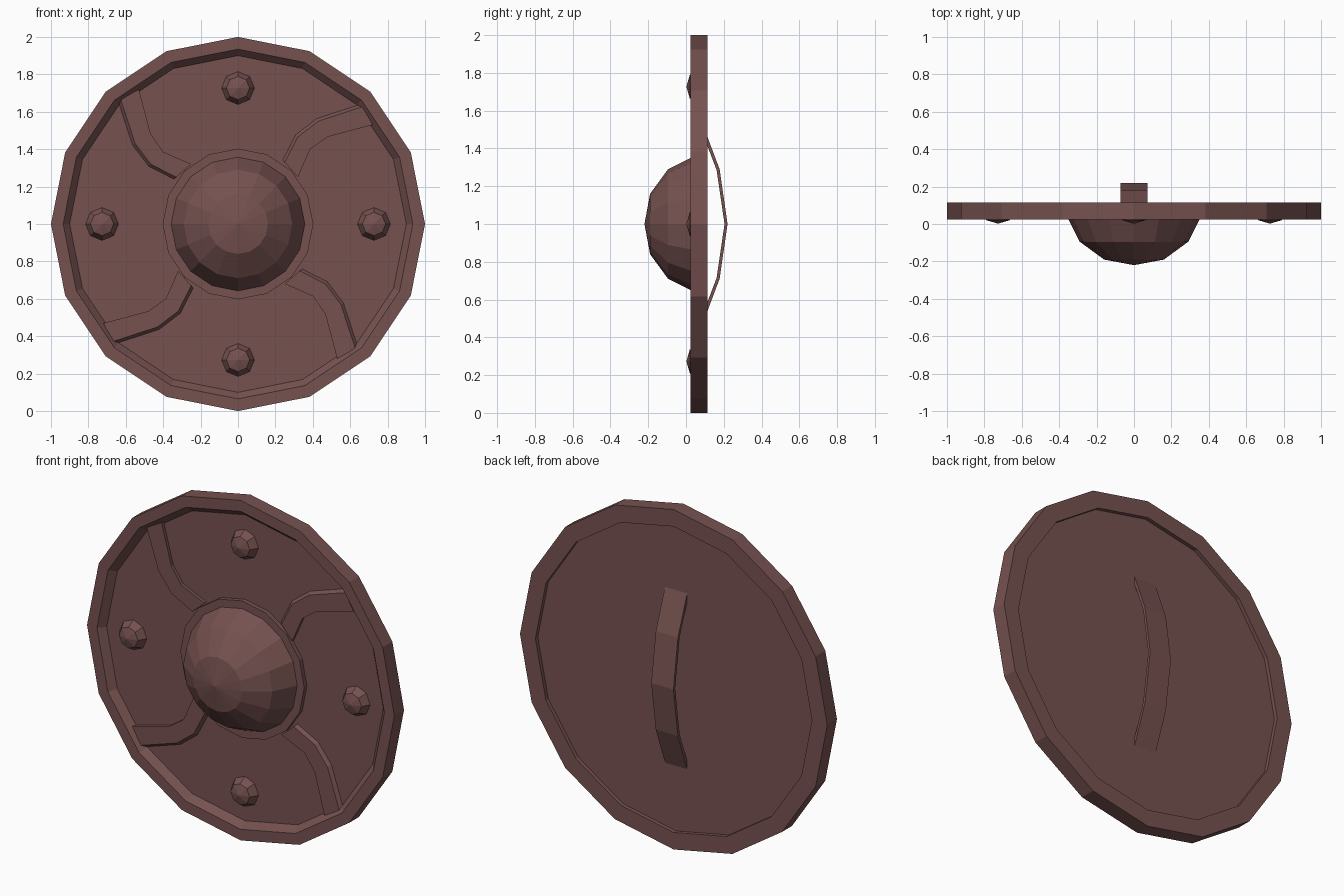
import bpy, bmesh, math
from mathutils import Vector

cube = bpy.data.objects.get("Cube")
if cube:
    bpy.data.objects.remove(cube)

COLOUR = (0.18, 0.084, 0.08, 1)
mat = bpy.data.materials.new("dull red brown")
mat.use_nodes = True
mat.diffuse_color = COLOUR
bsdf = mat.node_tree.nodes["Principled BSDF"]
bsdf.inputs["Base Color"].default_value = COLOUR
bsdf.inputs["Roughness"].default_value = 0.8

CENTRE = Vector((0, 0, 1))
FACE, BACK = 0.065, 0.092      # front and back of the recessed panel


def finish(name, bm):
    bmesh.ops.recalc_face_normals(bm, faces=bm.faces)
    mesh = bpy.data.meshes.new(name)
    bm.to_mesh(mesh)
    bm.free()
    mesh.materials.append(mat)
    obj = bpy.data.objects.new(name, mesh)
    bpy.context.collection.objects.link(obj)
    return obj


def lathe(name, profile, sides, offset=(0, 0), closed=False):
    """Turn (radius, y) points about an axis running front to back."""
    bm = bmesh.new()
    rings = []
    for r, y in profile:
        if r == 0:
            rings.append([bm.verts.new((offset[0], y, 1 + offset[1]))] * sides)
            continue
        angles = [math.tau * i / sides for i in range(sides)]
        rings.append([bm.verts.new((offset[0] + r * math.cos(a), y,
                                    1 + offset[1] + r * math.sin(a))) for a in angles])
    pairs = list(zip(rings, rings[1:]))
    if closed:
        pairs.append((rings[-1], rings[0]))
    for a, b in pairs:
        for i in range(sides):
            j = (i + 1) % sides
            loop = list(dict.fromkeys((a[i], a[j], b[j], b[i])))
            bm.faces.new(loop)
    return finish(name, bm)


def band(name, sections):
    """Join four-cornered cross-sections into a capped strip."""
    bm = bmesh.new()
    rows = [[bm.verts.new(p) for p in s] for s in sections]
    for a, b in zip(rows, rows[1:]):
        for i in range(4):
            j = (i + 1) % 4
            bm.faces.new((a[i], a[j], b[j], b[i]))
    bm.faces.new(rows[0])
    bm.faces.new(rows[-1])
    return finish(name, bm)


# Rim with a sloped front lip, and the panel set inside it
lathe("rim", [(1, 0.025), (1, 0.115), (0.90, 0.115), (0.90, BACK),
              (0.90, FACE), (0.935, 0.025)], 16, closed=True)
lathe("panel", [(0, FACE), (0.90, FACE), (0.90, BACK), (0, BACK)], 16)

# Central boss
lathe("boss_flange", [(0.355, FACE), (0.403, FACE), (0.403, 0.04), (0.355, 0.04)],
      16, closed=True)
lathe("boss_dome", [(0.36, 0.045), (0.29, -0.095), (0.16, -0.19), (0, -0.22)], 16)

# Studs and swirling straps, four of each
outer_edge = [(0.25, 0.33), (0.32, 0.466), (0.43, 0.55), (0.665, 0.627)]
inner_edge = [(0.32, 0.25), (0.386, 0.40), (0.48, 0.466), (0.72, 0.53)]
for k in range(4):
    c, s = round(math.cos(k * math.pi / 2)), round(math.sin(k * math.pi / 2))

    def turned(p, y):
        return CENTRE + Vector((p[0] * c - p[1] * s, y, p[0] * s + p[1] * c))

    lathe(f"stud_{k + 1}", [(0.088, FACE), (0.062, 0.02), (0, 0.002)], 8,
          (0.727 * c, 0.727 * s))
    sections = []
    for a, b in zip(outer_edge, inner_edge):
        a, b = Vector(a), Vector(b)
        foot = a + (a - b).normalized() * 0.016
        sections.append([turned(foot, FACE), turned(a, 0.046),
                         turned(b, 0.046), turned(b, FACE)])
    band(f"strap_{k + 1}", sections)

# Bowed grip on the back
half = [(0.53, BACK - 0.005), (0.46, 0.114), (0.29, 0.178)]
bow = half + [(0, 0.22)] + [(-z, y) for z, y in reversed(half)]
band("grip", [[(-0.072, y, 1 + z), (0.072, y, 1 + z),
               (0.072, y - 0.016, 1 + z * 0.985), (-0.072, y - 0.016, 1 + z * 0.985)]
              for z, y in bow])
